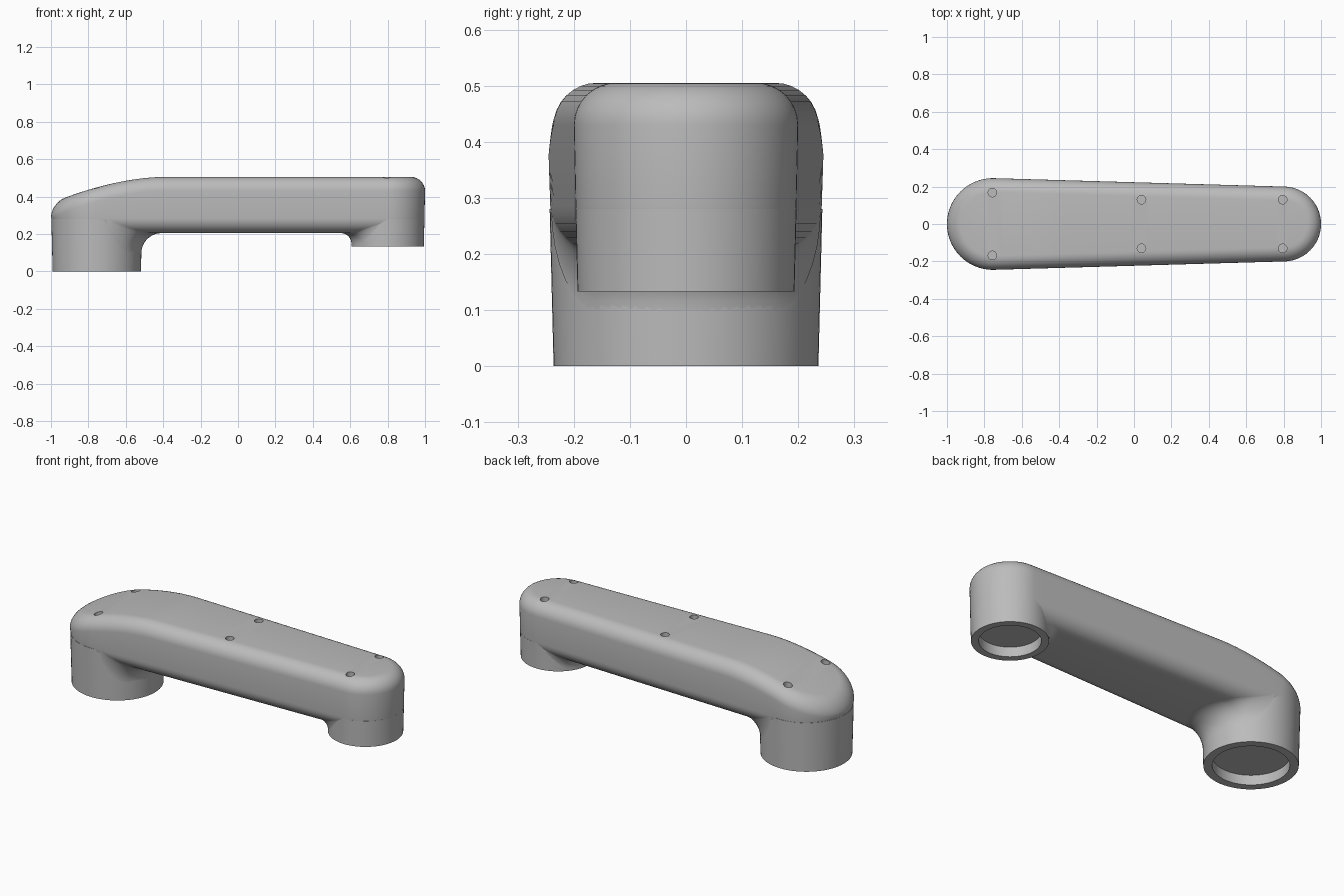
import bpy, bmesh
from math import sin, cos, pi, sqrt, asin

if "Cube" in bpy.data.objects:
    bpy.data.objects.remove(bpy.data.objects["Cube"])

grey = bpy.data.materials.new("light grey")
grey.use_nodes = True
grey.diffuse_color = (0.5, 0.5, 0.5, 1)
grey.node_tree.nodes["Principled BSDF"].inputs["Base Color"].default_value = (0.5, 0.5, 0.5, 1)

BIG_X, BIG_R = -0.755, 0.245
SMALL_X, SMALL_R = 0.80, 0.20
UNDER, BELLY = 0.205, 0.08        # underside height and its edge radius
CROWN = 0.075                     # top edge radius
DRAFT = 0.025


def finish(name, bm, recalc=True):
    if recalc:
        bmesh.ops.recalc_face_normals(bm, faces=bm.faces)
    mesh = bpy.data.meshes.new(name)
    bm.to_mesh(mesh)
    bm.free()
    mesh.materials.append(grey)
    ob = bpy.data.objects.new(name, mesh)
    bpy.context.collection.objects.link(ob)
    return ob


def smooth(ob, angle=0.6):
    bpy.ops.object.select_all(action='DESELECT')
    ob.select_set(True)
    bpy.context.view_layer.objects.active = ob
    bpy.ops.object.shade_smooth_by_angle(angle=angle)


def top_z(x):
    u = min(1, max(0, (-0.4 - x) / 0.6))
    return 0.505 - 0.14 * u ** 1.75


def half_width(x):
    t = (x - BIG_X) / (SMALL_X - BIG_X)
    return BIG_R + (SMALL_R - BIG_R) * t - 0.003


def half_outline(inset):
    """Left tip to right tip along +y: arc, tapered side, arc."""
    tilt = asin((BIG_R - SMALL_R) / (SMALL_X - BIG_X))
    a0, r1, r2, n = pi / 2 - tilt, BIG_R - inset, SMALL_R - inset, 20
    left = [pi + (a0 - pi) * i / n for i in range(n + 1)]
    right = [a0 * (1 - i / n) for i in range(n + 1)]
    pts = [(BIG_X + r1 * cos(a), r1 * sin(a)) for a in left]
    end = [(SMALL_X + r2 * cos(a), r2 * sin(a)) for a in right]
    (xa, ya), (xb, yb) = pts[-1], end[0]
    pts += [(xa + (xb - xa) * i / 30, ya + (yb - ya) * i / 30) for i in range(1, 30)]
    return pts + end


# Arm body: stacked outlines with rounded belly and crown
bm = bmesh.new()
levels = []
for i in range(9):
    a = pi / 2 * i / 8
    levels.append((0.003 + BELLY * (1 - sin(a)), lambda x, a=a: UNDER + BELLY * (1 - cos(a))))
for i in range(9):
    a = pi / 2 * i / 8
    levels.append((CROWN * (1 - cos(a)), lambda x, a=a: top_z(x) - CROWN * (1 - sin(a))))
rings = []
for inset, height in levels:
    half = half_outline(inset)
    loop = half + [(x, -y) for x, y in half[-2:0:-1]]
    rings.append([bm.verts.new((x, y, height(x))) for x, y in loop])
count = len(rings[0])
for low, high in zip(rings, rings[1:]):
    for i in range(count):
        j = (i + 1) % count
        bm.faces.new((low[i], low[j], high[j], high[i]))
for ring in (rings[0], rings[-1]):
    for i in range(count // 2):
        quad = [ring[i], ring[i + 1], ring[-i - 1], ring[-i % count]]
        bm.faces.new(list(dict.fromkeys(quad)))
body = finish("arm_body", bm)

# Screw holes cut into the top
bm = bmesh.new()
for x, y in ((-0.757, 0.168), (0.04, 0.13), (0.795, 0.13)):
    for side in (1, -1):
        made = bmesh.ops.create_cone(bm, cap_ends=True, segments=24, radius1=0.023,
                                     radius2=0.023, depth=0.16)
        bmesh.ops.translate(bm, verts=made["verts"], vec=(x, y * side, top_z(x) + 0.05))
cutter = finish("screw_hole_cutter", bm)
cutter.hide_render = True
cutter.hide_viewport = True
cut = body.modifiers.new("screw_holes", 'BOOLEAN')
cut.operation, cut.solver, cut.object = 'DIFFERENCE', 'EXACT', cutter
bpy.context.view_layer.update()
baked = bpy.data.meshes.new_from_object(body.evaluated_get(bpy.context.evaluated_depsgraph_get()))
body.modifiers.clear()
body.data = baked
bpy.data.objects.remove(cutter)
smooth(body)


def socket(name, cx, radius, base, bore):
    """Round leg with a shallow recess in its open end."""
    bm = bmesh.new()
    profile = [(0, base + 0.055), (bore, base + 0.055), (bore, base),
               (radius + DRAFT * base, base), (radius + DRAFT * 0.28, 0.28), (0, 0.28)]
    verts = [bm.verts.new((r, 0, z)) for r, z in profile]
    edges = [bm.edges.new(pair) for pair in zip(verts, verts[1:])]
    bmesh.ops.spin(bm, geom=verts + edges, cent=(0, 0, 0), axis=(0, 0, 1),
                   angle=2 * pi, steps=64)
    bmesh.ops.remove_doubles(bm, verts=bm.verts, dist=1e-5)
    bmesh.ops.translate(bm, verts=bm.verts, vec=(cx, 0, 0))
    smooth(finish(name, bm))


def fillet(name, cx, radius, size, side):
    """Curved web blending the leg into the belly, following its section."""
    section = [(1, pi / 2 * (1 - i / 8)) for i in range(8)]
    section += [(1 - i / 8, 0) for i in range(17)]
    section += [(-1, pi / 2 * (i + 1) / 8) for i in range(8)]
    bm = bmesh.new()
    rows = []
    for frac, a in section:
        f = size * cos(a)
        z = UNDER + BELLY * (1 - cos(a))
        row = []
        for i in range(11):
            t = pi / 2 * i / 10
            h = z - f + f * cos(t)
            r = radius + DRAFT * h
            guess = cx + side * r * 0.7
            y = frac * (half_width(guess) - BELLY + BELLY * sin(a))
            x = cx + side * (sqrt(max(0, r * r - y * y)) + f * (1 - sin(t)))
            y = frac * (half_width(x) - BELLY + BELLY * sin(a))
            row.append(bm.verts.new((x, y, h)))
        rows.append(row)
    for p, q in zip(rows, rows[1:]):
        for i in range(10):
            bm.faces.new((p[i], p[i + 1], q[i + 1], q[i]))
    bm.normal_update()
    if sum(face.normal.z for face in bm.faces) > 0:
        bmesh.ops.reverse_faces(bm, faces=bm.faces)
    smooth(finish(name, bm, recalc=False), 1.2)


# Large and small sockets with their blends
socket("large_socket", BIG_X, 0.236, 0.0, 0.192)
socket("small_socket", SMALL_X, 0.19, 0.133, 0.155)
fillet("large_fillet", BIG_X, 0.236, 0.105, 1)
fillet("small_fillet", SMALL_X, 0.19, 0.055, -1)
